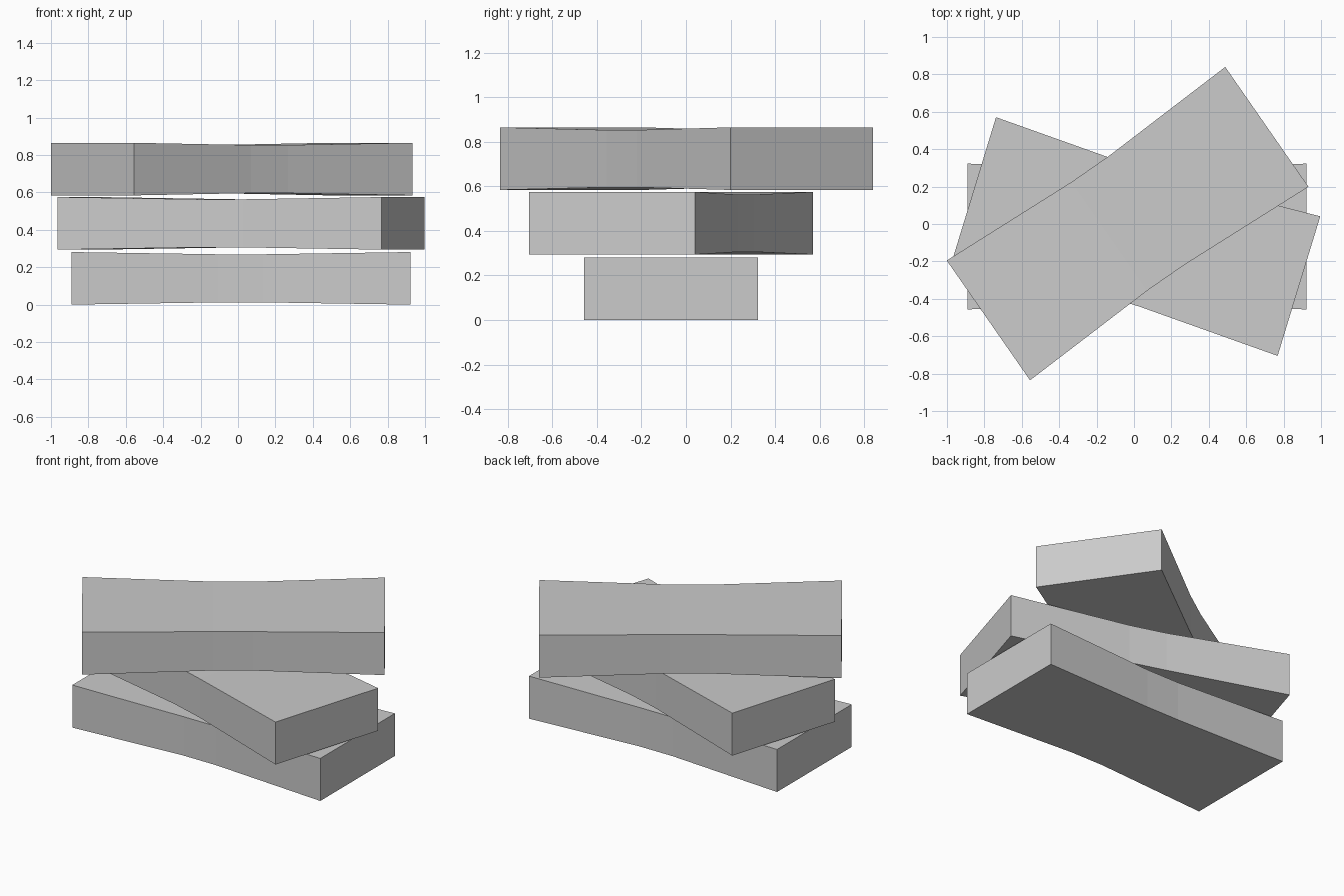
import bpy
import math

cube = bpy.data.objects.get("Cube")
if cube:
    bpy.data.objects.remove(cube, do_unlink=True)

grey = bpy.data.materials.new("plain grey")
grey.use_nodes = True
colour = (0.6, 0.6, 0.6, 1)
grey.diffuse_color = colour
grey.node_tree.nodes["Principled BSDF"].inputs["Base Color"].default_value = colour

LENGTH, WIDTH, HEIGHT = 1.813, 0.78, 0.281
# Cross-sections along the block: position, side pinch, top and bottom pinch
SECTIONS = [(-LENGTH / 2, 0, 0), (-0.12, 0.036, 0.012),
            (0.12, 0.036, 0.012), (LENGTH / 2, 0, 0)]


def make_block(name, x, y, z, degrees):
    """Long block with a slightly pinched waist, standing on height z."""
    verts, faces = [], []
    for along, side, flat in SECTIONS:
        w, h = WIDTH / 2 - side, HEIGHT / 2 - flat
        verts += [(along, -w, -h), (along, w, -h), (along, w, h), (along, -w, h)]
    for s in range(len(SECTIONS) - 1):
        for i in range(4):
            a, b = s * 4 + i, s * 4 + (i + 1) % 4
            faces.append((a, a + 4, b + 4, b))
    last = len(verts) - 4
    faces += [(3, 2, 1, 0)[::1], tuple(range(last, last + 4))]
    mesh = bpy.data.meshes.new(name)
    mesh.from_pydata(verts, [], faces)
    mesh.materials.append(grey)
    block = bpy.data.objects.new(name, mesh)
    block.location = (x, y, z + HEIGHT / 2)
    block.rotation_euler.z = math.radians(degrees)
    bpy.context.collection.objects.link(block)


# Stack of three twisted blocks
make_block("bottom_block", 0.015, -0.067, 0, 0)
make_block("middle_block", 0.015, -0.067, 0.294, -17)
make_block("top_block", -0.034, 0.002, 0.584, 34.8)
